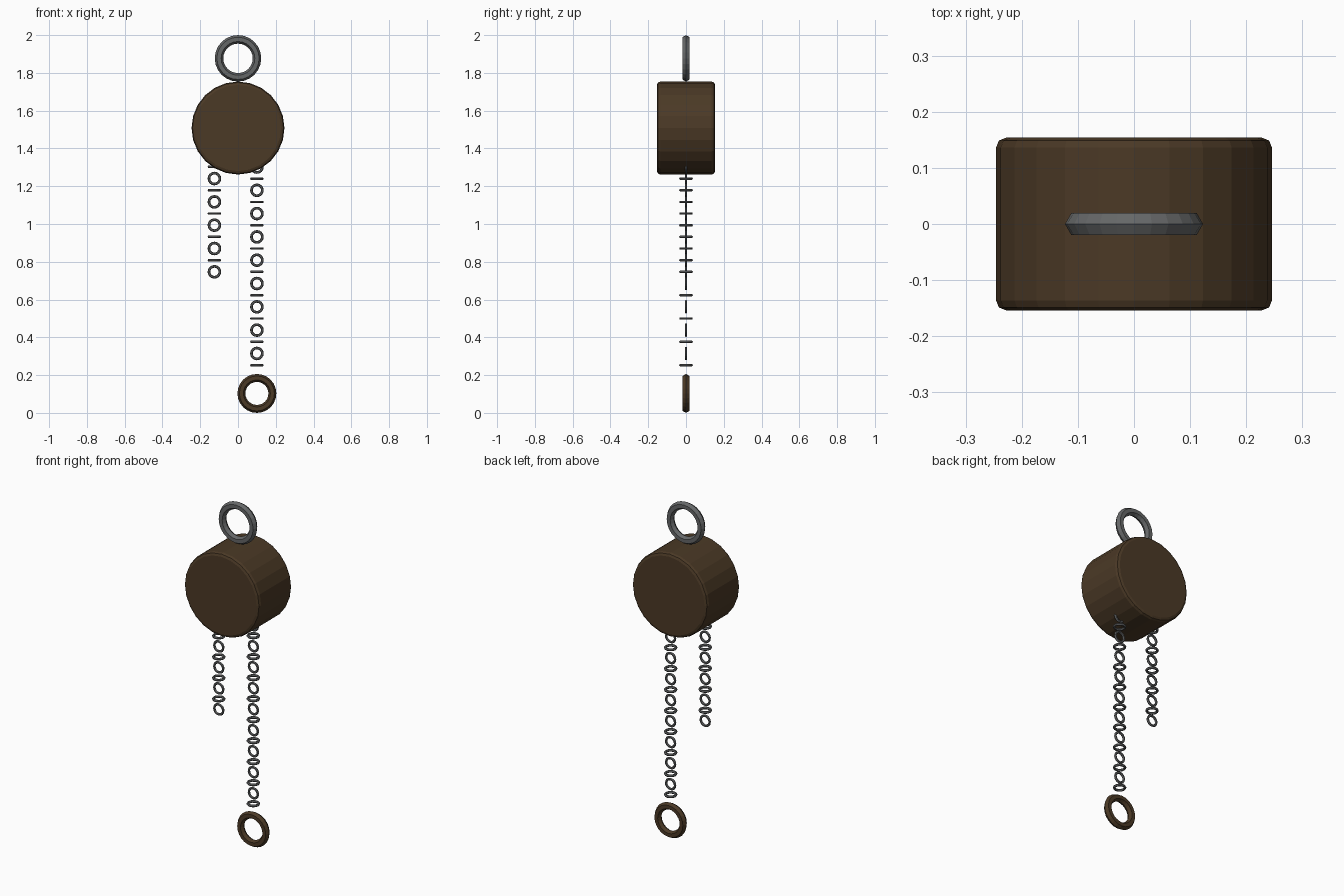
import bpy
from math import pi

cube = bpy.data.objects.get("Cube")
if cube:
    bpy.data.objects.remove(cube, do_unlink=True)


def material(name, rgb):
    mat = bpy.data.materials.new(name)
    mat.use_nodes = True
    color = (*rgb, 1.0)
    mat.diffuse_color = color
    mat.node_tree.nodes["Principled BSDF"].inputs["Base Color"].default_value = color
    return mat


brown = material("dark brown", (0.07, 0.041, 0.019))
steel = material("grey steel", (0.13, 0.135, 0.137))


def ring(name, x, z, major, minor, mat, upright=True, segments=24):
    """Low-poly torus, either facing the front or lying flat."""
    bpy.ops.mesh.primitive_torus_add(
        major_radius=major, minor_radius=minor,
        major_segments=segments, minor_segments=6,
        location=(x, 0, z), rotation=(pi / 2 if upright else 0, 0, 0))
    obj = bpy.context.object
    obj.name = name
    obj.data.materials.append(mat)
    return obj


def chain(name, x, bottom, count, first_upright):
    """Links stacked upwards, alternately upright and flat."""
    for i in range(count):
        upright = (i % 2 == 0) == first_upright
        ring(f"{name}_link_{i + 1}", x, bottom + i * 0.0617,
             0.029, 0.0072, steel, upright, 16)


# Drum body with softly bevelled rims
bpy.ops.mesh.primitive_cylinder_add(
    vertices=24, radius=0.246, depth=0.308,
    location=(0, 0, 1.508), rotation=(pi / 2, 0, 0))
body = bpy.context.object
body.name = "drum_body"
body.data.materials.append(brown)
bevel = body.modifiers.new("rim_bevel", 'BEVEL')
bevel.width = 0.018
bevel.segments = 2
bevel.limit_method = 'ANGLE'
bevel.angle_limit = pi / 4

# Hanging ring on top and pull ring at the bottom
ring("hanging_ring", 0, 1.877, 0.1005, 0.0225, steel)
ring("pull_ring", 0.1, 0.103, 0.082, 0.021, brown)

# Two chains running up into the drum
chain("long_chain", 0.1, 0.253, 18, False)
chain("short_chain", -0.125, 0.747, 10, True)
